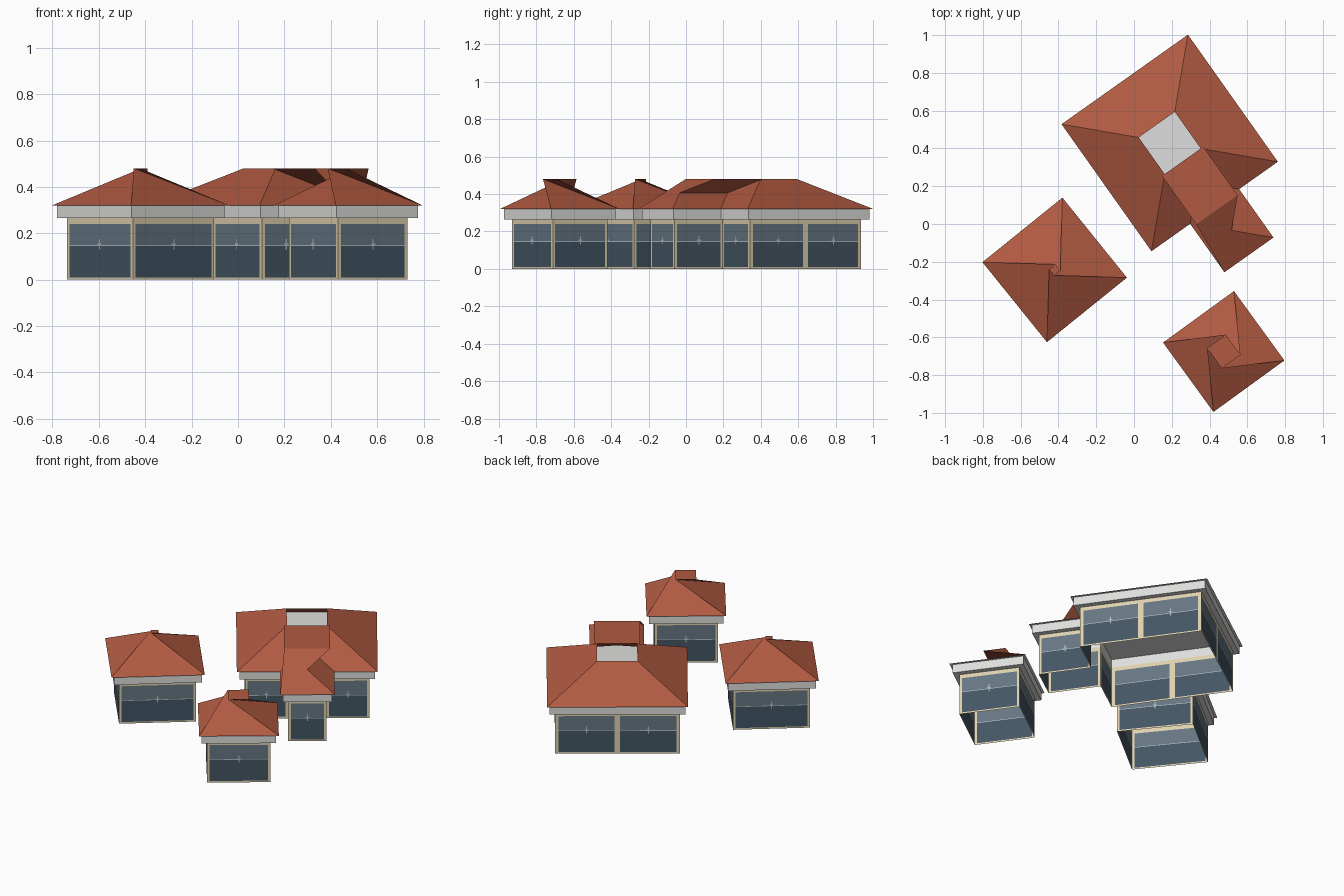
import bpy
from math import radians, hypot

if "Cube" in bpy.data.objects:
    bpy.data.objects.remove(bpy.data.objects["Cube"])


def material(name, rgb):
    m = bpy.data.materials.new(name)
    lin = [(c / 255 / 12.92 if c < 10 else ((c / 255 + 0.055) / 1.055) ** 2.4) for c in rgb]
    m.diffuse_color = (*lin, 1)
    m.use_nodes = True
    m.node_tree.nodes["Principled BSDF"].inputs["Base Color"].default_value = m.diffuse_color
    return m


ROOF = material("terracotta_roof", (177, 90, 65))
GREY = material("pale_grey_trim", (222, 222, 221))
TAN = material("tan_frame", (222, 208, 175))
GLASS_UP = material("upper_glass", (102, 118, 130))
GLASS_LOW = material("lower_glass", (67, 85, 99))
METAL = material("window_bar", (178, 188, 194))

EAVE, TOP, SOFFIT = 0.32, 0.48, 0.265
INSET = 0.293          # horizontal run of every roof slope


class Part:
    """Collects faces with materials and turns them into one object."""

    def __init__(self, name, mats):
        self.name, self.mats, self.v, self.f, self.m = name, mats, [], [], []

    def face(self, pts, mat=None):
        n = len(self.v)
        self.v += pts
        self.f.append(range(n, n + len(pts)))
        self.m.append(self.mats.index(mat or self.mats[0]))

    def build(self, loc, rot):
        me = bpy.data.meshes.new(self.name)
        me.from_pydata(self.v, [], [list(f) for f in self.f])
        for m in self.mats:
            me.materials.append(m)
        me.polygons.foreach_set("material_index", self.m)
        me.update()
        ob = bpy.data.objects.new(self.name, me)
        ob.location = (*loc, 0)
        ob.rotation_euler.z = radians(rot)
        bpy.context.collection.objects.link(ob)


def inset(poly, d):
    """Move every side of a right-angled counter-clockwise outline inwards."""
    out, n = [], len(poly)
    for i, (x, y) in enumerate(poly):
        for a, b in ((poly[i - 1], poly[i]), (poly[i], poly[(i + 1) % n])):
            l = hypot(b[0] - a[0], b[1] - a[1])
            x -= d * (b[1] - a[1]) / l
            y += d * (b[0] - a[0]) / l
        out.append((x, y))
    return out


def at(poly, z):
    return [(x, y, z) for x, y in poly]


def sides(poly):
    return [(i, (i + 1) % len(poly)) for i in range(len(poly))]


def band(part, poly_a, za, poly_b, zb):
    a, b = at(poly_a, za), at(poly_b, zb)
    for i, j in sides(poly_a):
        part.face([a[i], a[j], b[j], b[i]])


def wall(part, bars, a, b):
    """One glazed wall split into frame, lower glass, bar and upper glass."""
    L = hypot(b[0] - a[0], b[1] - a[1])
    t = ((b[0] - a[0]) / L, (b[1] - a[1]) / L)

    def P(s, z, off=0.0):
        return (a[0] + t[0] * s + t[1] * off, a[1] + t[1] * s - t[0] * off, z)

    def rect(p, s0, s1, z0, z1, mat, off=0.0):
        p.face([P(s0, z0, off), P(s1, z0, off), P(s1, z1, off), P(s0, z1, off)], mat)

    panes = [(0.015, L - 0.015)]
    if L > 0.6:
        panes = [(0.02, L / 2 - 0.016), (L / 2 + 0.016, L - 0.02)]
    rect(part, 0, L, 0, 0.01, TAN)
    rect(part, 0, L, 0.24, SOFFIT, TAN)
    edge = 0
    for s0, s1 in panes:
        rect(part, edge, s0, 0.01, 0.24, TAN)
        rect(part, s0, s1, 0.01, 0.145, GLASS_LOW)
        rect(part, s0, s1, 0.145, 0.149, METAL)
        rect(part, s0, s1, 0.149, 0.24, GLASS_UP)
        edge = s1
        # small cross-shaped handle in the middle of the pane
        c = (s0 + s1) / 2
        rect(bars, c - 0.003, c + 0.003, 0.13, 0.175, METAL, 0.003)
        rect(bars, c - 0.012, c + 0.012, 0.15, 0.156, METAL, 0.003)
    rect(part, edge, L, 0.01, 0.24, TAN)


def house(name, loc, rot, eave, cap):
    # roof slopes all run the same distance, crossing over on narrow wings
    roof = Part(name + "_roof", [ROOF])
    low, high = at(eave, EAVE), at(inset(eave, INSET), TOP)
    for i, j in sides(eave):
        roof.face([low[i], low[j], high[j]])
        roof.face([low[i], high[j], high[i]])
    roof.face([high[i] for i in cap])
    roof.build(loc, rot)

    # ceiling slab, cornice and soffit
    trim = Part(name + "_cornice", [GREY])
    outer, inner = inset(eave, 0.015), inset(eave, 0.047)
    trim.face(at(eave, EAVE - 0.001))
    band(trim, outer, SOFFIT, outer, EAVE - 0.001)
    band(trim, inner, SOFFIT, outer, SOFFIT)
    band(trim, inner, SOFFIT, inner, EAVE - 0.001)
    trim.build(loc, rot)

    # glazed walls
    walls = Part(name + "_walls", [TAN, GLASS_UP, GLASS_LOW, METAL])
    bars = Part(name + "_window_handles", [METAL])
    for i, j in sides(inner):
        wall(walls, bars, inner[i], inner[j])
    walls.build(loc, rot)
    bars.build(loc, rot)


def square(w, h):
    return [(-w, -h), (w, -h), (w, h), (-w, h)]


# main house with a wing; its roof is open over the main block
A, B, W, E = 0.41, 0.412, 0.159, 0.726
main = [(-A, -B), (-W, -B), (-W, -E), (W, -E), (W, -B), (A, -B), (A, B), (-A, B)]
house("main_house", (0.189, 0.429), 35.3, main, (4, 3, 2, 1))
# two small pavilions
house("left_pavilion", (-0.42, -0.243), 38.9, square(0.272, 0.272), (0, 1, 2, 3))
house("front_pavilion", (0.475, -0.675), 36.0, square(0.232, 0.227), (0, 1, 2, 3))
